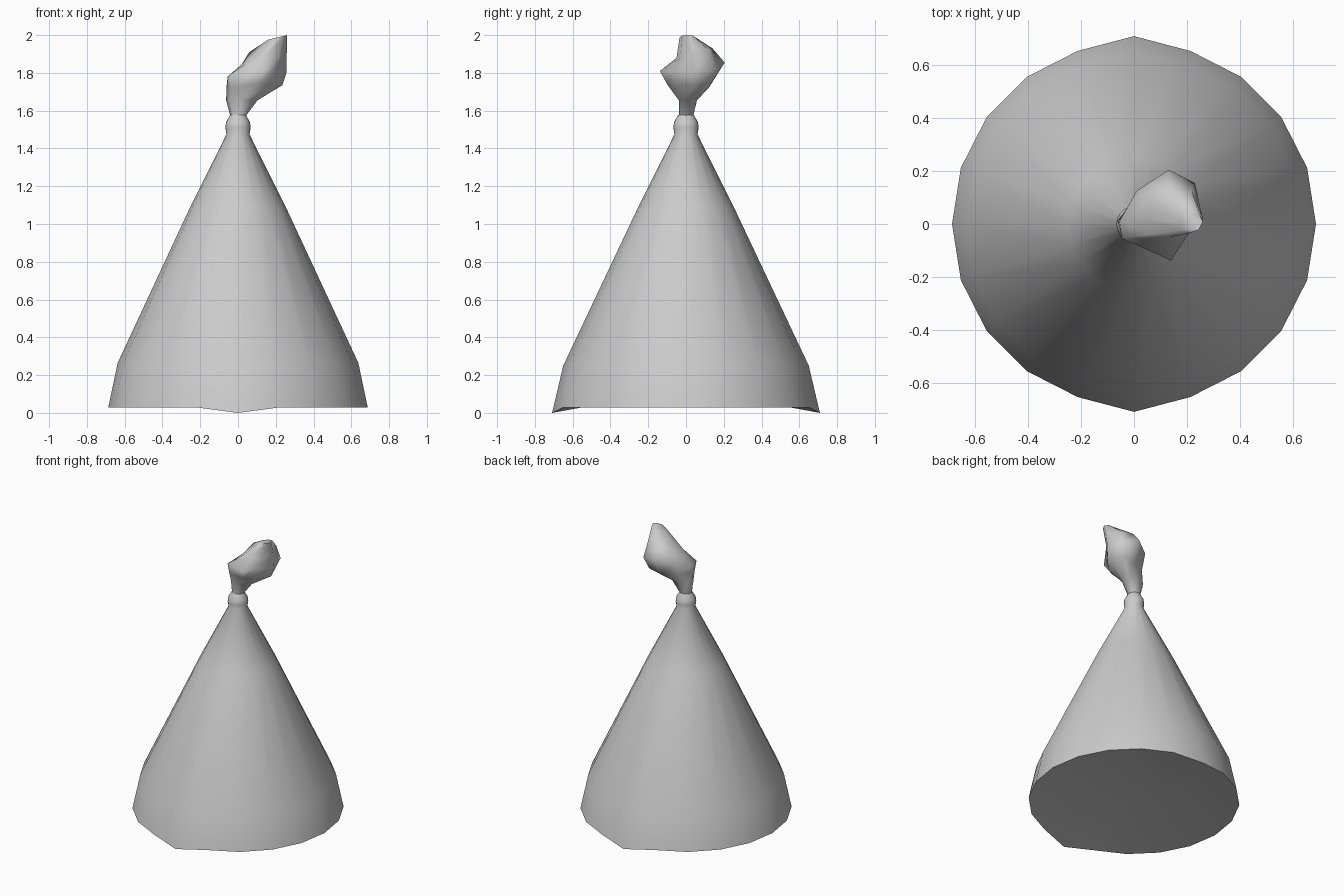
import bpy
import bmesh
import math
from mathutils import Vector

default_cube = bpy.data.objects.get("Cube")
if default_cube:
    bpy.data.objects.remove(default_cube, do_unlink=True)

# One plain cloth colour
cloth = bpy.data.materials.new("grey_cloth")
cloth.use_nodes = True
cloth.diffuse_color = (0.6, 0.6, 0.6, 1)
cloth.node_tree.nodes["Principled BSDF"].inputs["Base Color"].default_value = cloth.diffuse_color


def loft(name, rings, sharp_angle, cap_top=False, hollow=None):
    """Bridge rings of points, listed bottom to top; hollow is the peak of a sunken underside."""
    bm = bmesh.new()
    loops = [[bm.verts.new(point) for point in ring] for ring in rings]
    for lower, upper in zip(loops, loops[1:]):
        count = len(lower)
        for i in range(count):
            j = (i + 1) % count
            bm.faces.new((lower[i], lower[j], upper[j], upper[i]))
    if cap_top:
        bm.faces.new(loops[-1])
    if hollow:
        peak = bm.verts.new(hollow)
        hem = loops[0]
        for first, second in zip(hem, hem[1:] + hem[:1]):
            bm.faces.new((second, first, peak))
    mesh = bpy.data.meshes.new(name)
    bm.to_mesh(mesh)
    bm.free()
    mesh.materials.append(cloth)
    obj = bpy.data.objects.new(name, mesh)
    bpy.context.collection.objects.link(obj)
    bpy.ops.object.select_all(action="DESELECT")
    obj.select_set(True)
    bpy.context.view_layer.objects.active = obj
    bpy.ops.object.shade_smooth_by_angle(angle=math.radians(sharp_angle))


def round_ring(radius, z, sides=20, pull=0.0, drop=0.0):
    """Regular ring whose front and back points can be pulled out and down."""
    ring = []
    for i in range(sides):
        angle = math.tau * i / sides
        x, y = radius * math.cos(angle), radius * math.sin(angle)
        pulled = abs(x) < 0.001
        ring.append(Vector((x, y + math.copysign(pull, y) * pulled, z - drop * pulled)))
    return ring


def oval_ring(centre, radius_x, radius_y, slope=0.0, sides=8):
    """Oval ring that rises towards +x by the slope."""
    ring = []
    for i in range(sides):
        angle = math.tau * i / sides
        x = radius_x * math.cos(angle)
        ring.append(Vector(centre) + Vector((x, radius_y * math.sin(angle), slope * x)))
    return ring


# Draped cone with a flared hem and sunken underside, drawn in to a tied collar
loft("draped_cone", [
    round_ring(0.687, 0.028, pull=0.022, drop=0.028),
    round_ring(0.637, 0.265, pull=0.013, drop=0.015),
    round_ring(0.253, 1.09),
    round_ring(0.061, 1.475),
    round_ring(0.067, 1.51),
    round_ring(0.063, 1.54),
    round_ring(0.041, 1.578),
], 60, hollow=(0, 0, 0.13))

# Folds of the bundle, each running round from its left side by way of the back
lower_fold = [
    (0.235, 0.04, 1.735), (0.2, 0.13, 1.74), (0.12, 0.12, 1.72), (0, 0.08, 1.73),
    (-0.06, 0.01, 1.735), (-0.035, -0.05, 1.725), (0.1, -0.1, 1.74), (0.17, -0.06, 1.73),
]
wide_fold = [
    (0.256, 0.035, 1.8), (0.23, 0.155, 1.82), (0.13, 0.205, 1.855), (0.01, 0.125, 1.83),
    (-0.055, 0.01, 1.78), (-0.045, -0.055, 1.79), (0.14, -0.138, 1.81), (0.18, -0.06, 1.81),
]
upper_fold = [
    (0.258, 0.03, 1.9), (0.22, 0.12, 1.92), (0.13, 0.14, 1.93), (0.06, 0.09, 1.91),
    (0.035, 0.02, 1.86), (0.045, -0.04, 1.85), (0.13, -0.05, 1.88), (0.21, -0.03, 1.88),
]

# Crumpled bundle of cloth leaning to the left above the collar
loft("gathered_cloth", [
    oval_ring((0, 0, 1.57), 0.04, 0.038),
    oval_ring((0.02, 0.01, 1.655), 0.083, 0.048),
    lower_fold,
    wide_fold,
    upper_fold,
    oval_ring((0.21, 0.008, 1.988), 0.05, 0.042, slope=0.24),
], 80, cap_top=True)
